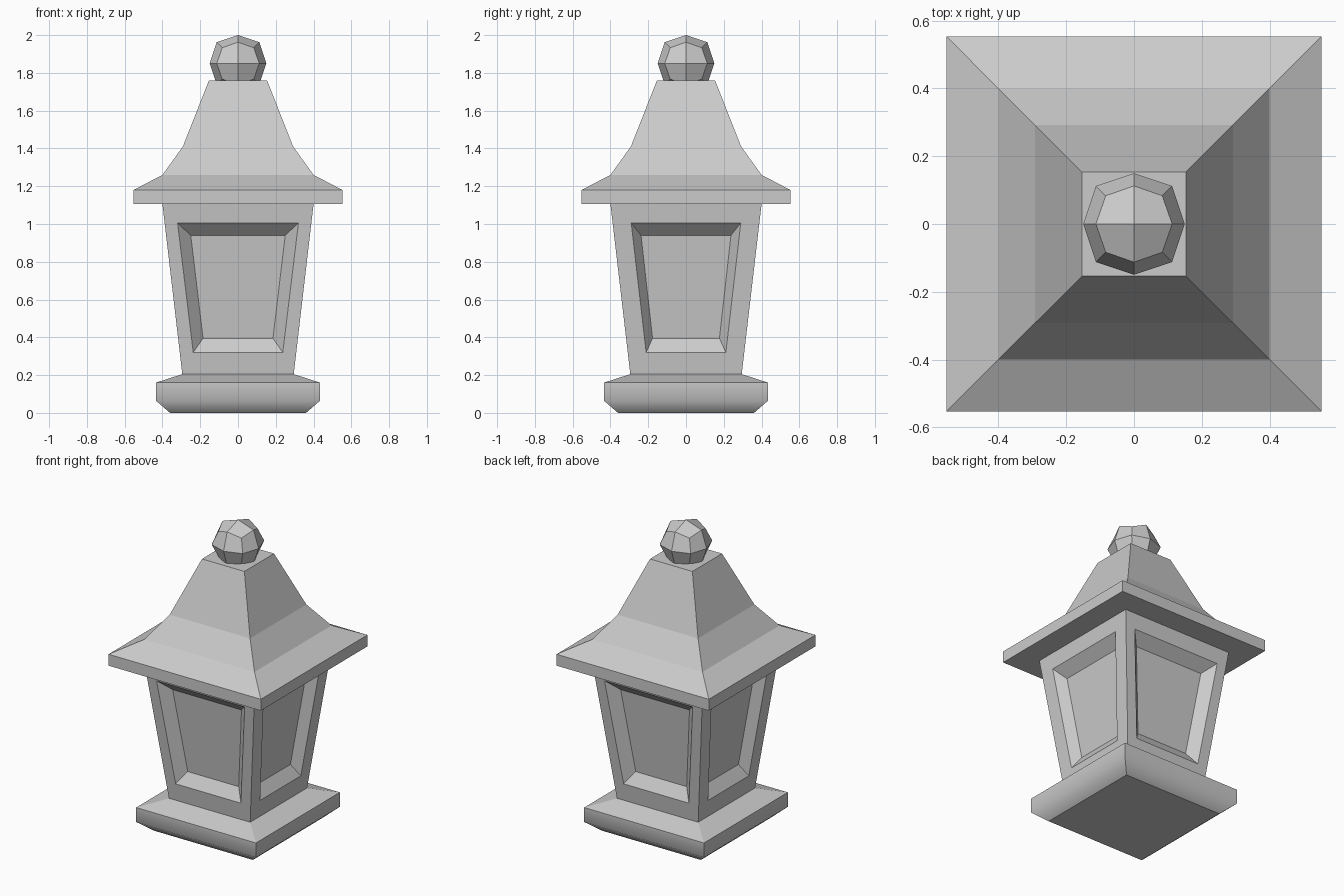
import bpy, bmesh
from math import pi
from mathutils import Matrix, Vector

if "Cube" in bpy.data.objects:
    bpy.data.objects.remove(bpy.data.objects["Cube"])


def finish(bm, name):
    bmesh.ops.remove_doubles(bm, verts=bm.verts, dist=1e-4)
    bmesh.ops.recalc_face_normals(bm, faces=bm.faces)
    mesh = bpy.data.meshes.new(name)
    bm.to_mesh(mesh)
    bm.free()
    obj = bpy.data.objects.new(name, mesh)
    bpy.context.collection.objects.link(obj)
    return obj


def bridge(bm, a, b):
    for i in range(4):
        j = (i + 1) % 4
        bm.faces.new((a[i], a[j], b[j], b[i]))


def square_stack(name, profile):
    """Closed solid of square sections given as (half width, z)."""
    bm = bmesh.new()
    rings = [[bm.verts.new((sx * h, sy * h, z))
              for sx, sy in ((-1, -1), (1, -1), (1, 1), (-1, 1))] for h, z in profile]
    for a, b in zip(rings, rings[1:]):
        bridge(bm, a, b)
    bm.faces.new(rings[0])
    bm.faces.new(rings[-1])
    return finish(bm, name)


# Base, with a softly shaded lower edge
base = square_stack("base", [(0.36, 0), (0.435, 0.065), (0.435, 0.16), (0.295, 0.205)])
for poly in base.data.polygons:
    poly.use_smooth = 0.01 < poly.center.z < 0.15
for edge in base.data.edges:
    zs = [base.data.vertices[v].co.z for v in edge.vertices]
    edge.use_edge_sharp = any(abs(z - 0.065) > 0.01 for z in zs)

# Tapered lantern body with a recessed pane on each side
Z0, Z1, H0, H1 = 0.205, 1.105, 0.295, 0.40


def half(z):
    return H0 + (H1 - H0) * (z - Z0) / (Z1 - Z0)


def trapezoid(bm, rot, low, high, z_low, z_high, depth=0.0):
    pts = ((-low, z_low), (low, z_low), (high, z_high), (-high, z_high))
    return [bm.verts.new(rot @ Vector((x, depth - half(z), z))) for x, z in pts]


bm = bmesh.new()
# frame and pane half widths: (frame low, frame high, pane low, pane high)
wide, narrow = (0.237, 0.32, 0.185, 0.25), (0.211, 0.29, 0.177, 0.238)
for k in range(4):
    rot = Matrix.Rotation(k * pi / 2, 3, 'Z')
    fl, fh, pl, ph = narrow if k % 2 else wide
    outer = trapezoid(bm, rot, H0, H1, Z0, Z1)
    frame = trapezoid(bm, rot, fl, fh, 0.32, 1.005)
    pane = trapezoid(bm, rot, pl, ph, 0.395, 0.94, 0.06)
    bridge(bm, outer, frame)
    bridge(bm, frame, pane)
    bm.faces.new(pane)
bmesh.ops.remove_doubles(bm, verts=bm.verts, dist=1e-4)
bmesh.ops.holes_fill(bm, edges=[e for e in bm.edges if e.is_boundary], sides=4)
finish(bm, "lantern_body")

# Flared roof
square_stack("roof", [(0.553, 1.105), (0.553, 1.18), (0.40, 1.26), (0.292, 1.41), (0.154, 1.76)])

# Ball finial: cube softened by one subdivision level
bm = bmesh.new()
bmesh.ops.create_cube(bm, size=0.30, matrix=Matrix.Translation((0, 0, 1.85)))
ball = finish(bm, "finial")
sub = ball.modifiers.new("round", 'SUBSURF')
sub.levels = sub.render_levels = 1
sub.use_limit_surface = False
